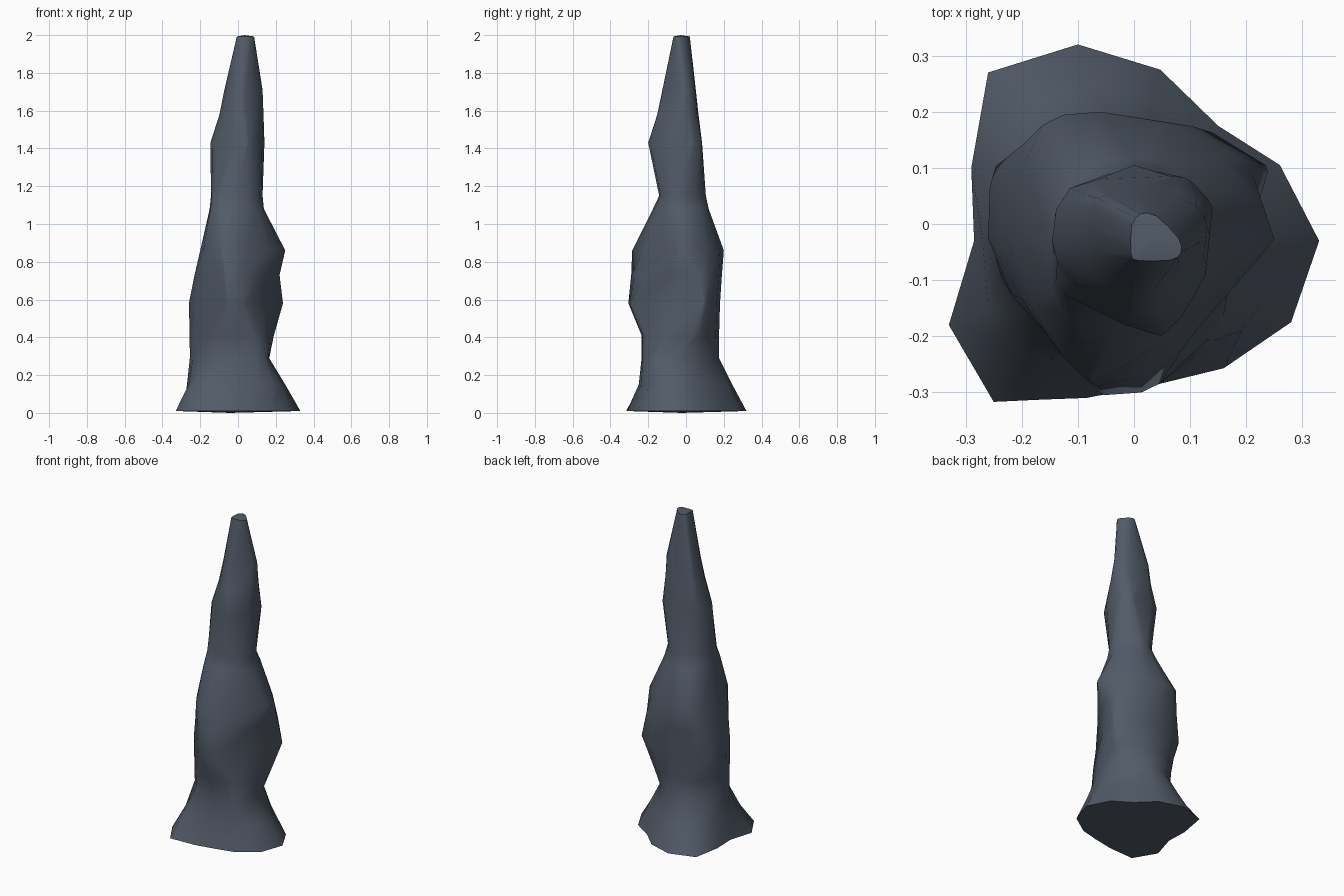
import bpy
import bmesh
from math import radians
from mathutils import Vector, Matrix

start_cube = bpy.data.objects.get("Cube")
if start_cube:
    bpy.data.objects.remove(start_cube, do_unlink=True)

# Dark slate rock
rock = bpy.data.materials.new("dark slate rock")
rock.use_nodes = True
colour = (0.085, 0.105, 0.138, 1.0)
rock.diffuse_color = colour
shader = rock.node_tree.nodes["Principled BSDF"]
shader.inputs["Base Color"].default_value = colour
shader.inputs["Roughness"].default_value = 0.8

# Ragged outline of the foot, anticlockwise from +x
FOOT_HEIGHT = .01
FOOT = [(.33, -.03), (.26, .105), (.15, .175), (.047, .275),
        (-.1, .32), (-.18, .295), (-.26, .27), (-.29, .1),
        (-.285, -.03), (-.33, -.18), (-.25, -.317), (-.165, -.313),
        (-.085, -.31), (.045, -.285), (.16, -.257), (.28, -.175)]

# Height, then the reach of the column in eight directions, anticlockwise from +x
RINGS = [
    (.15, .25, .19, .245, .27, .27, .31, .25, .27),
    (.29, .165, .145, .175, .2, .255, .24, .235, .246),
    (.41, .19, .182, .175, .21, .256, .245, .235, .238),
    (.58, .238, .24, .18, .247, .26, .256, .305, .234),
    (.73, .22, .22, .19, .24, .23, .253, .29, .215),
    (.86, .25, .194, .2, .24, .2, .257, .285, .2),
    (1.08, .137, .125, .12, .13, .15, .2, .175, .16),
    (1.15, .13, .097, .105, .097, .143, .177, .142, .143),
    (1.43, .14, .126, .085, .126, .146, .149, .2, .177),
    (1.58, .135, .11, .066, .095, .098, .115, .152, .135),
    (1.71, .13, .1, .052, .08, .072, .09, .125, .11),
    (1.993, .085, .04, .02, .006, .006, .046, .066, .097),
]

# Lopsided rings: where along each side its outermost point lies
EVEN = [.5] * 8
LEANS = {
    .41: [.85, .3, .5, .5, .5, .6, .4, .3],
    .58: [.95, .05, .5, .85, .6, .9, .05, .1],
    .73: [.65, .3, .55, .6, .55, .75, .05, .4],
    .86: [.1, .5, .63, .4, .5, .6, .05, .68],
    1.43: [.95, .85, .15, .4, .64, .3, .95, .4],
}

# How far corners bulge, with hollows beside the spurs on the front left
BULGE = .55
HOLLOWS = {(.41, 7): .35, (.58, 7): .12, (.73, 7): .15, (.86, 6): .25}
DIRECTIONS = [Vector((1, 0)) @ Matrix.Rotation(radians(-45 * i), 2) for i in range(8)]


def corner(i, reach):
    """Point where two neighbouring sides of the eight-sided section meet."""
    j = (i + 1) % 8
    sides = Matrix((DIRECTIONS[i], DIRECTIONS[j]))
    return sides.inverted() @ Vector((reach[i], reach[j]))


def section(z, reach):
    """Outermost point of each side, alternating with softened corners."""
    corners = [corner(i, reach) for i in range(8)]
    lean = LEANS.get(z, EVEN)
    peaks = [corners[i - 1].lerp(corners[i], lean[i]) for i in range(8)]
    points = []
    for i in range(8):
        chord = (peaks[i] + peaks[(i + 1) % 8]) / 2
        points += [peaks[i], chord.lerp(corners[i], HOLLOWS.get((z, i), BULGE))]
    return points


def cap(bm, ring, z):
    """Close a ring with a fan around a centre point."""
    centre = sum((v.co for v in ring), Vector()) / len(ring)
    hub = bm.verts.new((centre.x, centre.y, z))
    for a, b in zip(ring, ring[1:] + ring[:1]):
        bm.faces.new((a, b, hub))


# Stone column: stacked rings skinned together and capped
bm = bmesh.new()
outlines = [(FOOT_HEIGHT, FOOT)] + [(z, section(z, reach)) for z, *reach in RINGS]
rings = [[bm.verts.new((x, y, z)) for x, y in outline] for z, outline in outlines]
for low, high in zip(rings, rings[1:]):
    for i in range(len(low)):
        j = (i + 1) % len(low)
        bm.faces.new((low[i], low[j], high[j], high[i]))
cap(bm, rings[0], 0)
cap(bm, rings[-1], 2)
bmesh.ops.recalc_face_normals(bm, faces=bm.faces)

mesh = bpy.data.meshes.new("stalagmite")
bm.to_mesh(mesh)
bm.free()
mesh.materials.append(rock)
stalagmite = bpy.data.objects.new("stalagmite", mesh)
bpy.context.collection.objects.link(stalagmite)

# Worn, smooth stone with a crisp foot and tip
bpy.ops.object.select_all(action="DESELECT")
stalagmite.select_set(True)
bpy.context.view_layer.objects.active = stalagmite
bpy.ops.object.shade_smooth_by_angle(angle=radians(60))
